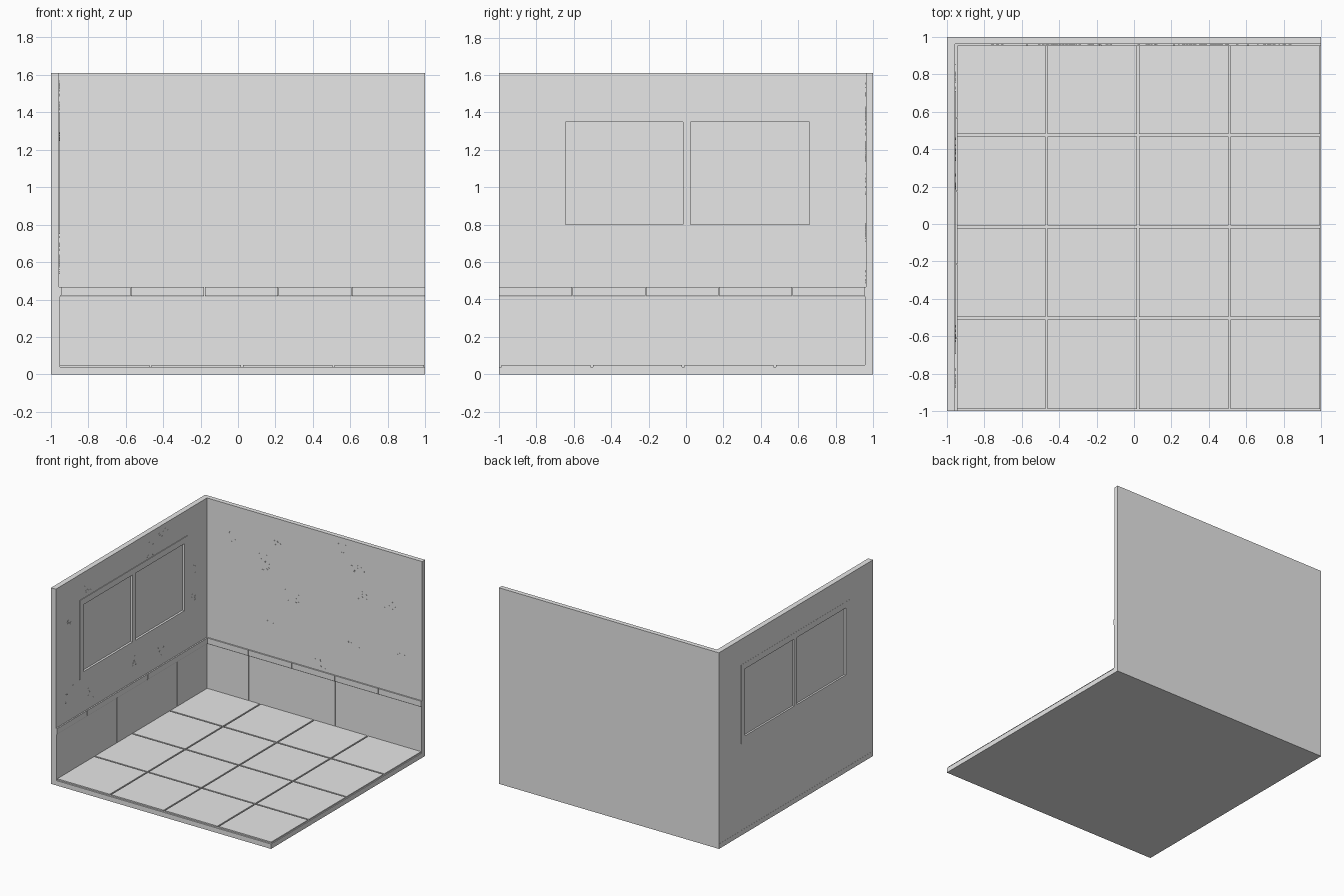
import bpy, bmesh, math, random
from mathutils import Matrix, Vector

random.seed(4)
cube = bpy.data.objects.get("Cube")
if cube:
    bpy.data.objects.remove(cube, do_unlink=True)

plaster = bpy.data.materials.new("plain_grey")
plaster.use_nodes = True
GREY = (0.8, 0.8, 0.8, 1)
plaster.diffuse_color = GREY
plaster.node_tree.nodes["Principled BSDF"].inputs["Base Color"].default_value = GREY


def finish(name, bm):
    bmesh.ops.recalc_face_normals(bm, faces=bm.faces)
    mesh = bpy.data.meshes.new(name)
    bm.to_mesh(mesh)
    bm.free()
    mesh.materials.append(plaster)
    obj = bpy.data.objects.new(name, mesh)
    bpy.context.collection.objects.link(obj)
    return obj


def add_box(bm, lo, hi):
    lo, hi = Vector(lo), Vector(hi)
    m = Matrix.Translation((lo + hi) / 2) @ Matrix.Diagonal((*(hi - lo), 1))
    bmesh.ops.create_cube(bm, size=1, matrix=m)


def box(name, lo, hi):
    bm = bmesh.new()
    add_box(bm, lo, hi)
    return finish(name, bm)


def pierced_panel(name, x0, x1, ys, zs, holes):
    """Upright panel along y, divided at ys and zs, with open cells."""
    bm = bmesh.new()
    grid = [[bm.verts.new((x0, y, z)) for z in zs] for y in ys]
    for i in range(len(ys) - 1):
        for j in range(len(zs) - 1):
            if (i, j) not in holes:
                bm.faces.new((grid[i][j], grid[i + 1][j],
                              grid[i + 1][j + 1], grid[i][j + 1]))
    ext = bmesh.ops.extrude_face_region(bm, geom=bm.faces[:])
    moved = [v for v in ext["geom"] if isinstance(v, bmesh.types.BMVert)]
    bmesh.ops.translate(bm, verts=moved, vec=(x1 - x0, 0, 0))
    return finish(name, bm)


TOP, FLOOR, SIDE, BACK = 1.61, 0.04, -0.955, 0.962

# Floor slab and the two walls
box("floor_slab", (-1, -1, 0), (1, 1, FLOOR))
box("back_wall", (SIDE, BACK, FLOOR), (1, 1, TOP))
WIN_Y, WIN_Z = (-0.695, 0.71), (0.75, 1.40)
pierced_panel("side_wall", -0.999, SIDE, (-1, *WIN_Y, 1),
              (FLOOR, *WIN_Z, TOP), {(1, 1)})

# Window: one frame with two recessed panes
PANES = ((-0.645, -0.015), (0.025, 0.66))
pierced_panel("window_frame", -1, SIDE + 0.005,
              (WIN_Y[0], *PANES[0], *PANES[1], WIN_Y[1]),
              (WIN_Z[0], 0.80, 1.35, WIN_Z[1]), {(1, 1), (3, 1)})
for label, (a, b) in zip(("front", "back"), PANES):
    box("window_pane_" + label, (-0.985, a, 0.80), (-0.968, b, 1.35))

# Floor tiles with narrow joints
bm = bmesh.new()
PITCH, GAP = 0.489, 0.006
for i in range(4):
    for j in range(4):
        x, y = -0.957 + i * PITCH, 0.963 - j * PITCH
        add_box(bm, (x + GAP, y - PITCH + GAP, FLOOR - 0.01),
                (x + PITCH - GAP, y - GAP, 0.05))
finish("floor_tiles", bm)


# Wall tiles with a rail lip along the top
def wainscot(name, start, step, place):
    bm = bmesh.new()
    profile = ((-0.005, FLOOR), (0.005, FLOOR), (0.005, 0.415),
               (0.011, 0.425), (0.011, 0.467), (-0.005, 0.467))
    for i in range(5):
        a, b = start + i * step + 0.0015, start + (i + 1) * step - 0.0015
        ends = [[bm.verts.new(place(t, d, z)) for d, z in profile] for t in (a, b)]
        for end in ends:
            bm.faces.new(end)
        for k in range(len(profile)):
            n = (k + 1) % len(profile)
            bm.faces.new((ends[0][k], ends[0][n], ends[1][n], ends[1][k]))
    finish(name, bm)


on_back = lambda t, d, z: (t, BACK - d, z)
on_side = lambda t, d, z: (SIDE + d, t, z)
wainscot("back_wall_tiles", -0.965, 0.393, on_back)
wainscot("side_wall_tiles", -1.0, 0.392, on_side)


# Small clusters of plaster chips on the walls
def chips(name, centres, place):
    bm = bmesh.new()
    for t0, z0 in centres:
        for _ in range(random.randint(5, 11)):
            t = min(max(t0 + random.gauss(0, 0.03), -0.94), 0.95)
            z = min(max(z0 + random.gauss(0, 0.03), 0.49), TOP - 0.02)
            r = random.uniform(0.004, 0.009)
            turn = random.uniform(0, math.tau)
            rings = []
            for d in (-0.002, 0.002):
                rings.append([bm.verts.new(place(t + r * math.cos(turn + k * math.tau / 5), d,
                                                 z + r * 0.7 * math.sin(turn + k * math.tau / 5)))
                              for k in range(5)])
            bm.faces.new(rings[1])
            bm.faces.new(rings[0])
            for k in range(5):
                n = (k + 1) % 5
                bm.faces.new((rings[0][k], rings[0][n], rings[1][n], rings[1][k]))
    finish(name, bm)


chips("back_wall_chips",
      ((-0.74, 1.33), (-0.45, 1.26), (-0.42, 1.18), (-0.34, 1.42), (-0.37, 0.76),
       (-0.19, 1.01), (0.28, 1.52), (0.41, 1.38), (0.49, 1.2), (0.71, 1.15),
       (0.36, 0.75), (0.1, 0.53), (0.81, 0.8)), on_back)
chips("side_wall_chips",
      ((0.39, 1.54), (0.23, 1.47), (0.79, 1.1), (0.78, 0.87), (-0.85, 1.27),
       (-0.61, 1.46), (0.38, 0.55), (0.02, 0.63), (-0.84, 0.7), (-0.57, 0.59)), on_side)
